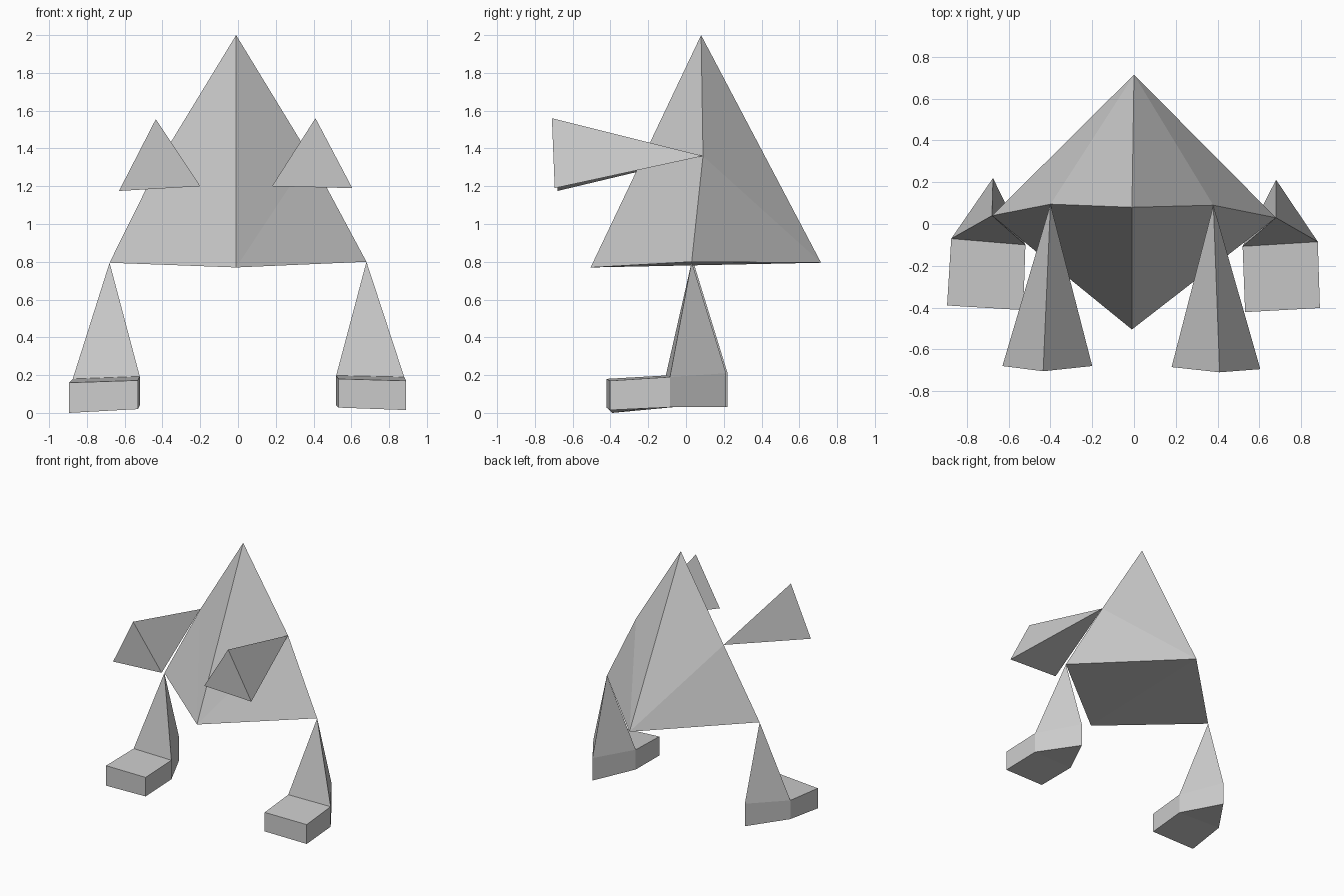
import bpy, bmesh

if "Cube" in bpy.data.objects:
    bpy.data.objects.remove(bpy.data.objects["Cube"])


def build(name, verts, faces):
    """Flat-faced mesh object with consistent outward normals."""
    bm = bmesh.new()
    vs = [bm.verts.new(v) for v in verts]
    for f in faces:
        bm.faces.new([vs[i] for i in f])
    bmesh.ops.recalc_face_normals(bm, faces=bm.faces)
    me = bpy.data.meshes.new(name)
    bm.to_mesh(me)
    bm.free()
    ob = bpy.data.objects.new(name, me)
    bpy.context.collection.objects.link(ob)
    return ob


# Shared joints where the limbs meet the body at a point: left, right
hips = [(-0.68, 0.04, 0.795), (0.68, 0.03, 0.80)]
shoulders = [(-0.40, 0.095, 1.36), (0.38, 0.09, 1.36)]
sides = ("left", "right")

# Body: four-sided pyramid with a slight bend at each shoulder
apex, front, back = (-0.01, 0.08, 2.0), (-0.01, -0.505, 0.77), (0, 0.715, 0.795)
faces = [(1, 3, 2), (1, 2, 4)]
for hip, shoulder in ((3, 5), (4, 6)):
    for corner in (1, 2):
        faces += [(0, shoulder, corner), (shoulder, hip, corner)]
build("body", [apex, front, back] + hips + shoulders, faces)

# Arms: three-sided pyramids growing forward from the shoulders
arm_ends = [
    [(-0.435, -0.705, 1.555), (-0.63, -0.68, 1.175), (-0.20, -0.68, 1.20)],
    [(0.41, -0.71, 1.56), (0.605, -0.695, 1.19), (0.18, -0.685, 1.20)],
]
for side, joint, end in zip(sides, shoulders, arm_ends):
    build(side + "_arm", [joint] + end,
          [(1, 2, 3), (0, 1, 2), (0, 2, 3), (0, 3, 1)])

# Legs: five-sided foot block with a pyramid over its heel triangle
# outline rows are x, y, top z, sole z: outer toe, inner toe, inner ankle, heel, outer ankle
foot_outlines = [
    [(-0.895, -0.39, 0.16, 0.0), (-0.53, -0.412, 0.172, 0.02),
     (-0.52, -0.10, 0.193, 0.04), (-0.675, 0.22, 0.21, 0.03),
     (-0.875, -0.07, 0.18, 0.03)],
    [(0.89, -0.402, 0.17, 0.015), (0.532, -0.422, 0.18, 0.028),
     (0.52, -0.107, 0.198, 0.04), (0.68, 0.212, 0.21, 0.03),
     (0.88, -0.085, 0.19, 0.03)],
]
for side, hip, outline in zip(sides, hips, foot_outlines):
    verts = [(x, y, t) for x, y, t, s in outline]
    verts += [(x, y, s) for x, y, t, s in outline] + [hip]
    faces = [(i, (i + 1) % 5, (i + 1) % 5 + 5, i + 5) for i in range(5)]
    faces += [(0, 1, 2, 4), (5, 6, 7, 9), (7, 8, 9)]
    faces += [(10, 2, 3), (10, 3, 4), (10, 4, 2)]
    build(side + "_leg", verts, faces)
